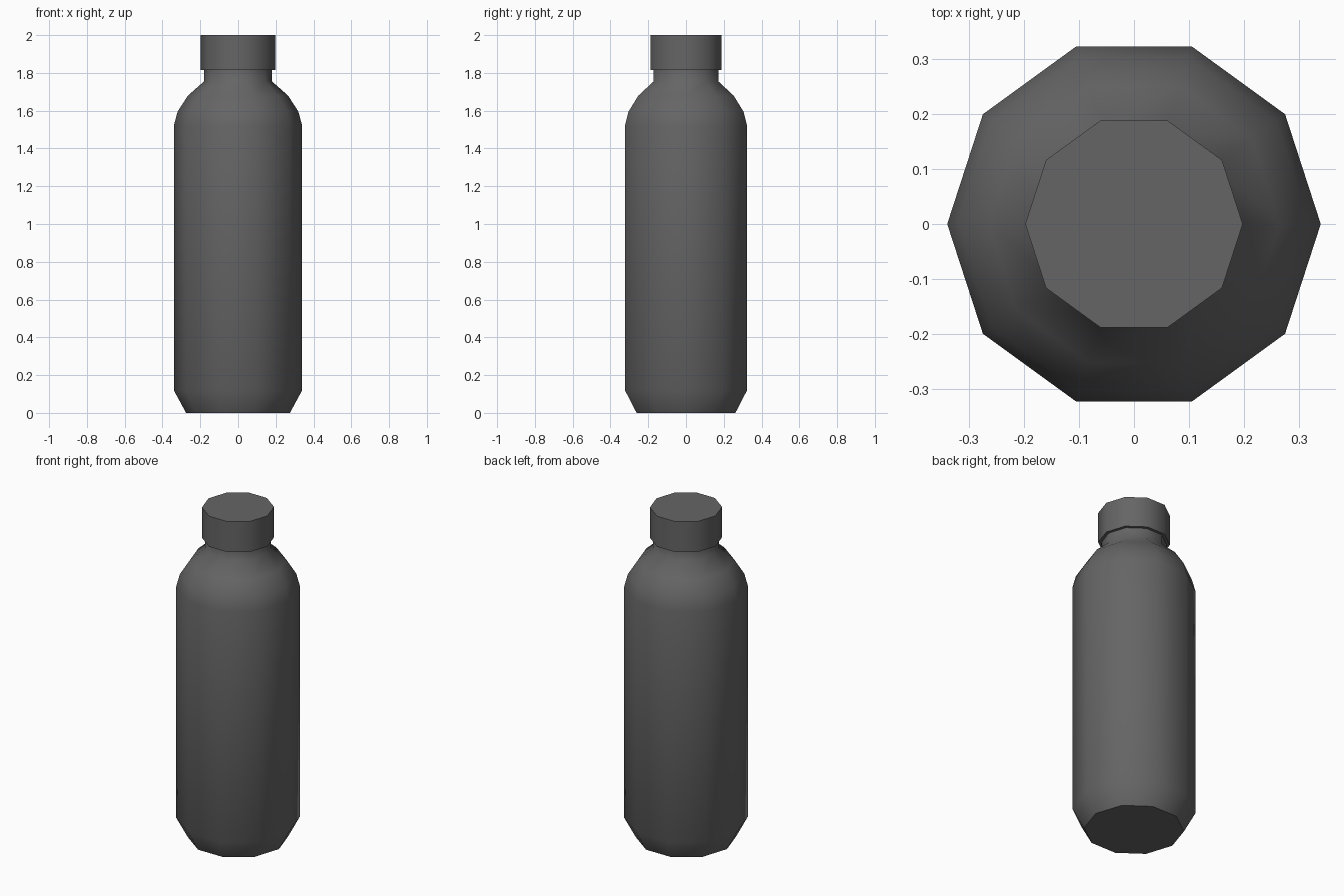
import bpy, bmesh
from math import cos, sin, pi, radians

cube = bpy.data.objects.get("Cube")
if cube:
    bpy.data.objects.remove(cube)

SIDES = 10


def material(name, value):
    mat = bpy.data.materials.new(name)
    mat.use_nodes = True
    colour = (value, value, value, 1)
    mat.diffuse_color = colour
    mat.node_tree.nodes["Principled BSDF"].inputs["Base Color"].default_value = colour
    return mat


def lathe(name, profile, mat, sharp_angle):
    """Turn a (radius, height) profile into a closed ten-sided solid."""
    bm = bmesh.new()
    rings = [[bm.verts.new((r * cos(2 * pi * i / SIDES), r * sin(2 * pi * i / SIDES), z))
              for i in range(SIDES)] for r, z in profile]
    for low, high in zip(rings, rings[1:]):
        for i in range(SIDES):
            j = (i + 1) % SIDES
            bm.faces.new((low[i], low[j], high[j], high[i]))
    bm.faces.new(rings[0][::-1])
    bm.faces.new(rings[-1])
    mesh = bpy.data.meshes.new(name)
    bm.to_mesh(mesh)
    bm.free()
    mesh.materials.append(mat)
    obj = bpy.data.objects.new(name, mesh)
    bpy.context.collection.objects.link(obj)
    bpy.ops.object.select_all(action="DESELECT")
    obj.select_set(True)
    bpy.context.view_layer.objects.active = obj
    bpy.ops.object.shade_smooth_by_angle(angle=radians(sharp_angle))
    return obj


grey = material("dark grey", 0.13)

# Bottle body: chamfered foot, straight wall, rounded shoulder, neck
lathe("bottle_body", [(0.275, 0), (0.34, 0.12), (0.34, 1.52), (0.32, 1.595),
                      (0.265, 1.68), (0.18, 1.755), (0.18, 1.83)], grey, 50)

# Screw cap
lathe("cap", [(0.198, 1.815), (0.198, 2)], grey, 50)
